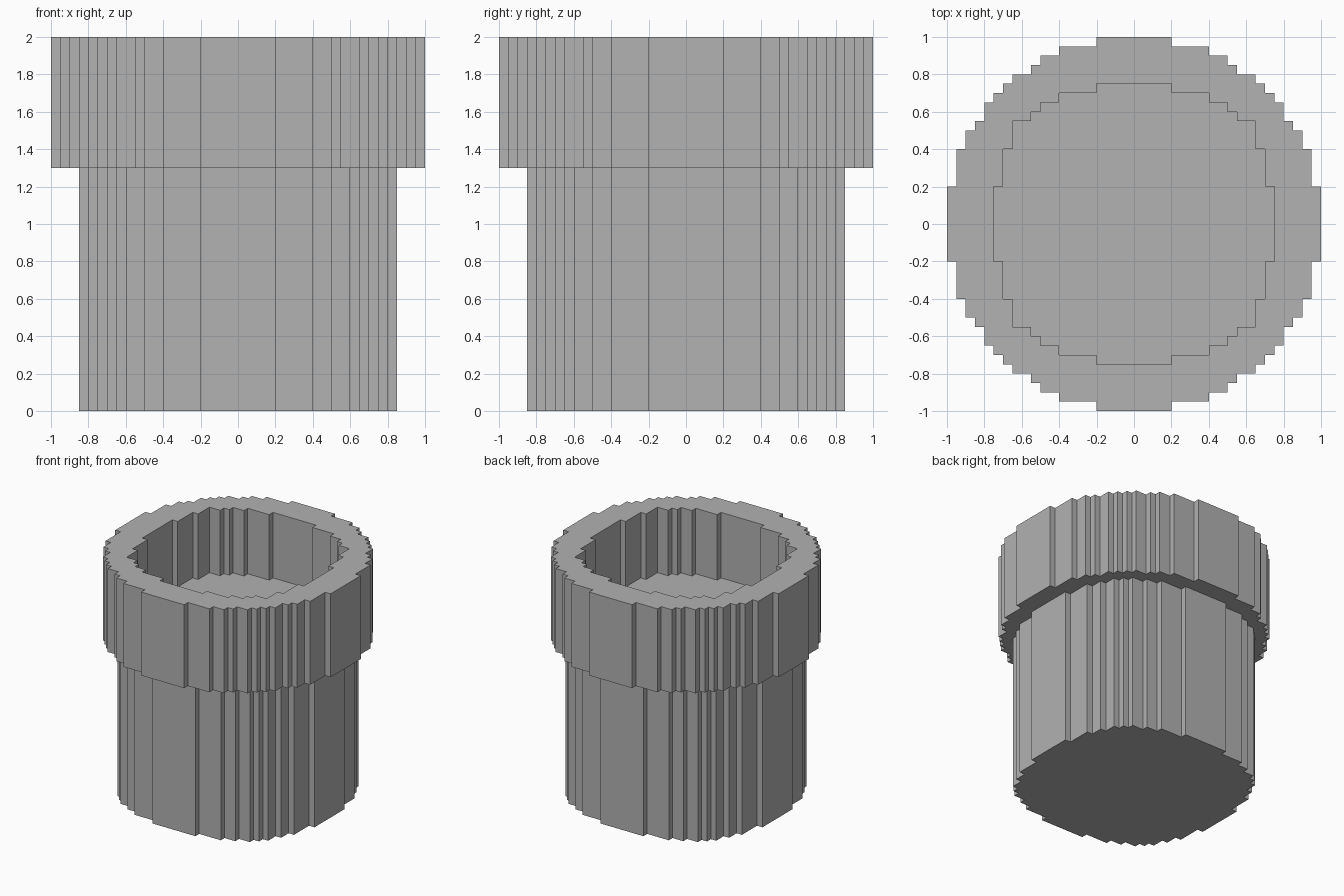
import bpy
import bmesh

cube = bpy.data.objects.get("Cube")
if cube:
    bpy.data.objects.remove(cube, do_unlink=True)

grey = bpy.data.materials.new("plain_grey")
grey.use_nodes = True
colour = (0.445, 0.445, 0.445, 1)
grey.diffuse_color = colour
grey.node_tree.nodes["Principled BSDF"].inputs["Base Color"].default_value = colour

# Outer corners of one stepped quarter circle, from back to side
RIM = [(.2, 1), (.4, .95), (.5, .9), (.55, .85), (.65, .8), (.7, .75),
       (.75, .7), (.8, .65), (.85, .55), (.9, .5), (.95, .4), (1, .2)]
BODY = [(.2, .85), (.4, .8), (.5, .75), (.6, .7), (.65, .65),
        (.7, .6), (.75, .5), (.8, .4), (.85, .2)]
BORE = [(.2, .75), (.4, .7), (.5, .65), (.55, .6), (.65, .55), (.7, .4), (.75, .2)]

BODY_TOP, BORE_FLOOR, TOP = 1.3, 1.45, 2.0


def outline(corners):
    """Closed stepped circle, mirrored from one quarter."""
    quarter = []
    for i, (x, y) in enumerate(corners):
        quarter.append((x, y))
        if i + 1 < len(corners):
            quarter.append((x, corners[i + 1][1]))
    half = quarter + [(x, -y) for x, y in reversed(quarter)]
    return half + [(-x, y) for x, y in reversed(half)]


def ring(bm, corners, z):
    """Edge loop of a stepped circle at height z."""
    verts = [bm.verts.new((x, y, z)) for x, y in outline(corners)]
    return [bm.edges.new((v, verts[i - 1])) for i, v in enumerate(verts)]


def wall(bm, low, high):
    bmesh.ops.bridge_loops(bm, edges=low + high)


def fill(bm, edges):
    """Flat cap; two loops give a cap with a hole."""
    bmesh.ops.triangle_fill(bm, edges=edges, use_beauty=True)


def finish(bm, name, inward=False):
    bmesh.ops.recalc_face_normals(bm, faces=bm.faces)
    mesh = bpy.data.meshes.new(name)
    bm.to_mesh(mesh)
    bm.free()
    mesh.materials.append(grey)
    obj = bpy.data.objects.new(name, mesh)
    bpy.context.collection.objects.link(obj)
    return obj


# Lower pipe body
bm = bmesh.new()
base, neck = ring(bm, BODY, 0), ring(bm, BODY, BODY_TOP)
wall(bm, base, neck)
fill(bm, base)
fill(bm, neck)
finish(bm, "pipe_body")

# Wide collar with a recessed opening
bm = bmesh.new()
under, lip = ring(bm, RIM, BODY_TOP), ring(bm, RIM, TOP)
mouth, floor = ring(bm, BORE, TOP), ring(bm, BORE, BORE_FLOOR)
wall(bm, under, lip)
wall(bm, floor, mouth)
fill(bm, under)
fill(bm, lip + mouth)
fill(bm, floor)
finish(bm, "pipe_collar")
